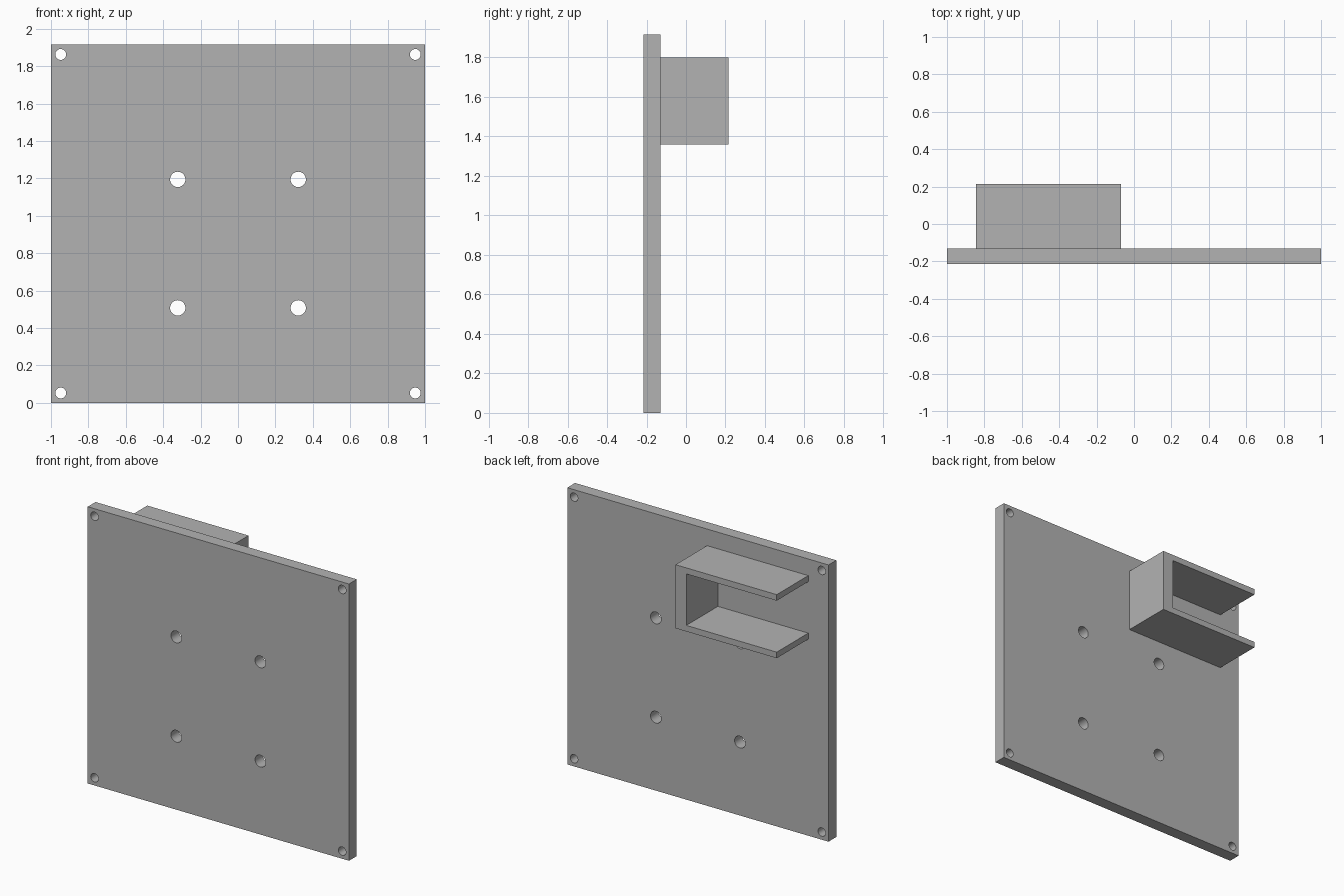
import bpy, bmesh, math
from mathutils import Matrix

cube = bpy.data.objects.get("Cube")
if cube:
    bpy.data.objects.remove(cube, do_unlink=True)

# Single flat grey
grey = bpy.data.materials.new("plain_grey")
grey.use_nodes = True
colour = (0.45, 0.45, 0.45, 1)
grey.diffuse_color = colour
grey.node_tree.nodes["Principled BSDF"].inputs["Base Color"].default_value = colour


def make_object(name, bm):
    bmesh.ops.recalc_face_normals(bm, faces=bm.faces)
    mesh = bpy.data.meshes.new(name)
    bm.to_mesh(mesh)
    bm.free()
    mesh.materials.append(grey)
    obj = bpy.data.objects.new(name, mesh)
    bpy.context.collection.objects.link(obj)
    return obj


def extruded(name, outline, y0, y1):
    """Extrude an (x, z) outline from y0 to y1."""
    bm = bmesh.new()
    face = bm.faces.new([bm.verts.new((x, y0, z)) for x, z in outline])
    new = bmesh.ops.extrude_face_region(bm, geom=[face], use_keep_orig=True)
    verts = [v for v in new["geom"] if isinstance(v, bmesh.types.BMVert)]
    bmesh.ops.translate(bm, verts=verts, vec=(0, y1 - y0, 0))
    return make_object(name, bm)


FRONT, REAR, BACK = -0.215, -0.13, 0.215
HEIGHT = 1.915

# Mounting plate
plate = extruded("mounting_plate", [(-1, 0), (1, 0), (1, HEIGHT), (-1, HEIGHT)], FRONT, REAR)

# Through holes: four in the corners, four larger ones in the middle
bm = bmesh.new()
for x, heights, radius in ((0.948, (0.053, 1.863), 0.029), (0.322, (0.508, 1.195), 0.041)):
    for side in (-1, 1):
        for z in heights:
            place = Matrix.Translation((side * x, (FRONT + REAR) / 2, z)) @ Matrix.Rotation(math.pi / 2, 4, "X")
            bmesh.ops.create_cone(bm, cap_ends=True, segments=40, radius1=radius,
                                  radius2=radius, depth=0.3, matrix=place)
cutter = make_object("hole_cutter", bm)
cutter.hide_render = True

cut = plate.modifiers.new("holes", "BOOLEAN")
cut.operation = "DIFFERENCE"
cut.solver = "EXACT"
cut.object = cutter
bpy.ops.object.select_all(action="DESELECT")
plate.select_set(True)
bpy.context.view_layer.objects.active = plate
bpy.ops.object.modifier_apply(modifier=cut.name)
bpy.data.objects.remove(cutter, do_unlink=True)
bpy.ops.object.shade_smooth_by_angle(angle=math.radians(30))

# C-shaped bracket on the rear, open towards the model's right
x0, x1, z0, z1 = -0.845, -0.07, 1.36, 1.80
web, flange = 0.083, 0.042
extruded("rear_bracket", [
    (x0, z0), (x1, z0), (x1, z1), (x0, z1),
    (x0, z1 - flange), (x1 - web, z1 - flange),
    (x1 - web, z0 + flange), (x0, z0 + flange)], REAR, BACK)
